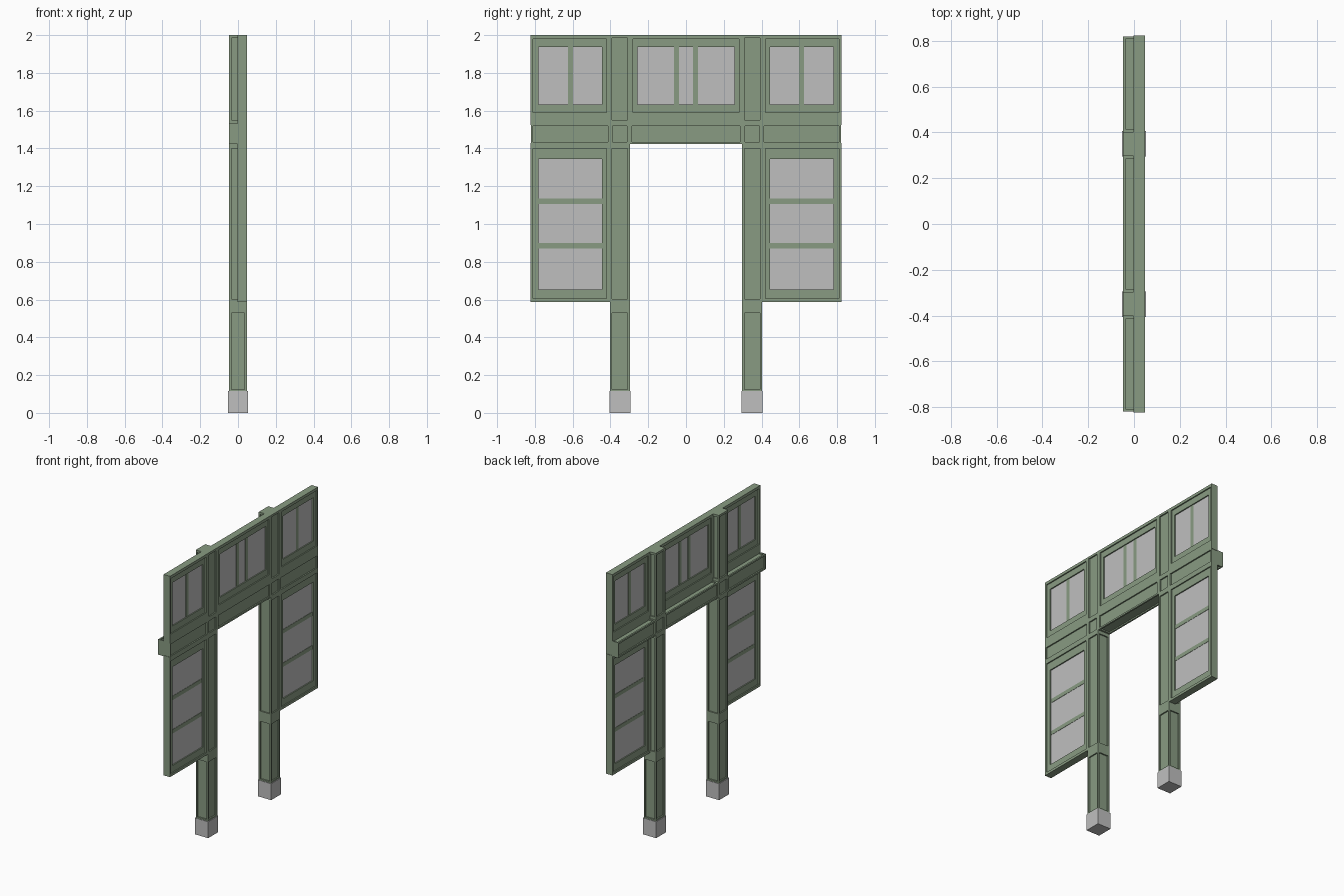
import bpy, bmesh

if "Cube" in bpy.data.objects:
    bpy.data.objects.remove(bpy.data.objects["Cube"])

def material(name, rgb):
    m = bpy.data.materials.new(name)
    m.diffuse_color = (*rgb, 1)
    m.use_nodes = True
    m.node_tree.nodes["Principled BSDF"].inputs["Base Color"].default_value = m.diffuse_color
    return m

GREEN = material("sage_green_paint", (0.25, 0.33, 0.225))
GREY = material("pale_grey", (0.52, 0.52, 0.52))

def build(name, boxes, mat):
    """One object from a list of (x0, x1, y0, y1, z0, z1) boxes."""
    bm = bmesh.new()
    for x0, x1, y0, y1, z0, z1 in boxes:
        vs = bmesh.ops.create_cube(bm, size=1)["verts"]
        for v in vs:
            v.co.x = x1 if v.co.x > 0 else x0
            v.co.y = y1 if v.co.y > 0 else y0
            v.co.z = z1 if v.co.z > 0 else z0
    me = bpy.data.meshes.new(name)
    bm.to_mesh(me)
    bm.free()
    me.materials.append(mat)
    ob = bpy.data.objects.new(name, me)
    bpy.context.collection.objects.link(ob)
    return ob

def ring(outer, inner, x0, x1):
    """Four bars between two (y0, y1, z0, z1) rectangles."""
    a, b, c, d = outer
    e, f, g, h = inner
    return [(x0, x1, a, e, c, d), (x0, x1, f, b, c, d),
            (x0, x1, e, f, c, g), (x0, x1, e, f, h, d)]

D = 0.047              # half depth of posts and beam
WX0, WX1 = -0.003, D   # wall panel thickness
R = 0.009              # depth of the recessed panels
PY, PW = 0.35, 0.0525  # post centre and half width

# posts: core, four corner strips and solid bands leave recessed panels on all sides
def post(name, y):
    s = 0.0115
    boxes = [(-D + R, D - R, y - PW + R, y + PW - R, 0.11, 1.995)]
    for xa in (-D, D - s):
        for ya in (y - PW, y + PW - s):
            boxes.append((xa, xa + s, ya, ya + s, 0.11, 2.0))
    for z0, z1 in ((0.11, 0.125), (0.53, 0.602), (1.40, 1.425), (1.53, 1.55), (1.985, 2.0)):
        boxes.append((-D, D, y - PW, y + PW, z0, z1))
    build(name, boxes, GREEN)

# framed window: outer frame, stepped inner frame, glass and glazing bars
def window(name, outer, recess, glass, bars):
    boxes = ring(outer, recess, WX0, WX1)
    boxes += ring(recess, glass, WX0 + 0.008, WX1 - 0.008)
    gx0, gx1 = WX0 + 0.016, WX1 - 0.016
    build(name + "_frame", boxes, GREEN)
    build(name + "_glass", [(gx0, gx1, *glass)], GREY)
    build(name + "_bars", [(gx0 - 0.002, gx1 + 0.002, *b) for b in bars], GREEN)

def flip(r, s):
    return r if s > 0 else (-r[1], -r[0], r[2], r[3])

for s, side in ((-1, "left"), (1, "right")):
    post(side + "_post", s * PY)
    # grey foot block
    build(side + "_foot", [(-0.052, 0.052, s * PY - 0.056, s * PY + 0.056, 0, 0.115)], GREY)
    # tall side window with two cross bars
    window(side + "_lower_window", flip((0.395, 0.823, 0.587, 1.43), s),
           flip((0.42, 0.81, 0.605, 1.40), s), flip((0.446, 0.781, 0.652, 1.345), s),
           [flip((0.446, 0.781, z - 0.014, z + 0.014), s) for z in (0.885, 1.12)])
    # upper side window with one upright bar
    window(side + "_upper_window", flip((0.395, 0.823, 1.525, 2.0), s),
           flip((0.42, 0.81, 1.59, 1.98), s), flip((0.446, 0.781, 1.633, 1.938), s),
           [flip((0.598, 0.626, 1.633, 1.938), s)])

# upper middle window with two upright bars
window("middle_window", (-0.305, 0.305, 1.525, 2.0), (-0.28, 0.28, 1.59, 1.98),
       (-0.256, 0.256, 1.633, 1.938),
       [(-0.064, -0.036, 1.633, 1.938), (0.036, 0.064, 1.633, 1.938)])

# cross beam: core, four long rails and solid blocks between recessed panels
Z0, Z1, L, t = 1.423, 1.531, 0.82, 0.0115
beam = [(-D + R, D - R, -L + 0.002, L - 0.002, Z0 + R, Z1 - R)]
for xa in (-D, D - t):
    for za in (Z0, Z1 - t):
        beam.append((xa, xa + t, -L, L, za, za + t))
for y0, y1 in ((0.285, 0.312), (0.388, 0.413), (0.811, L)):
    for s in (-1, 1):
        a, b = sorted((s * y0, s * y1))
        beam.append((-D, D, a, b, Z0, Z1))
build("cross_beam", beam, GREEN)
